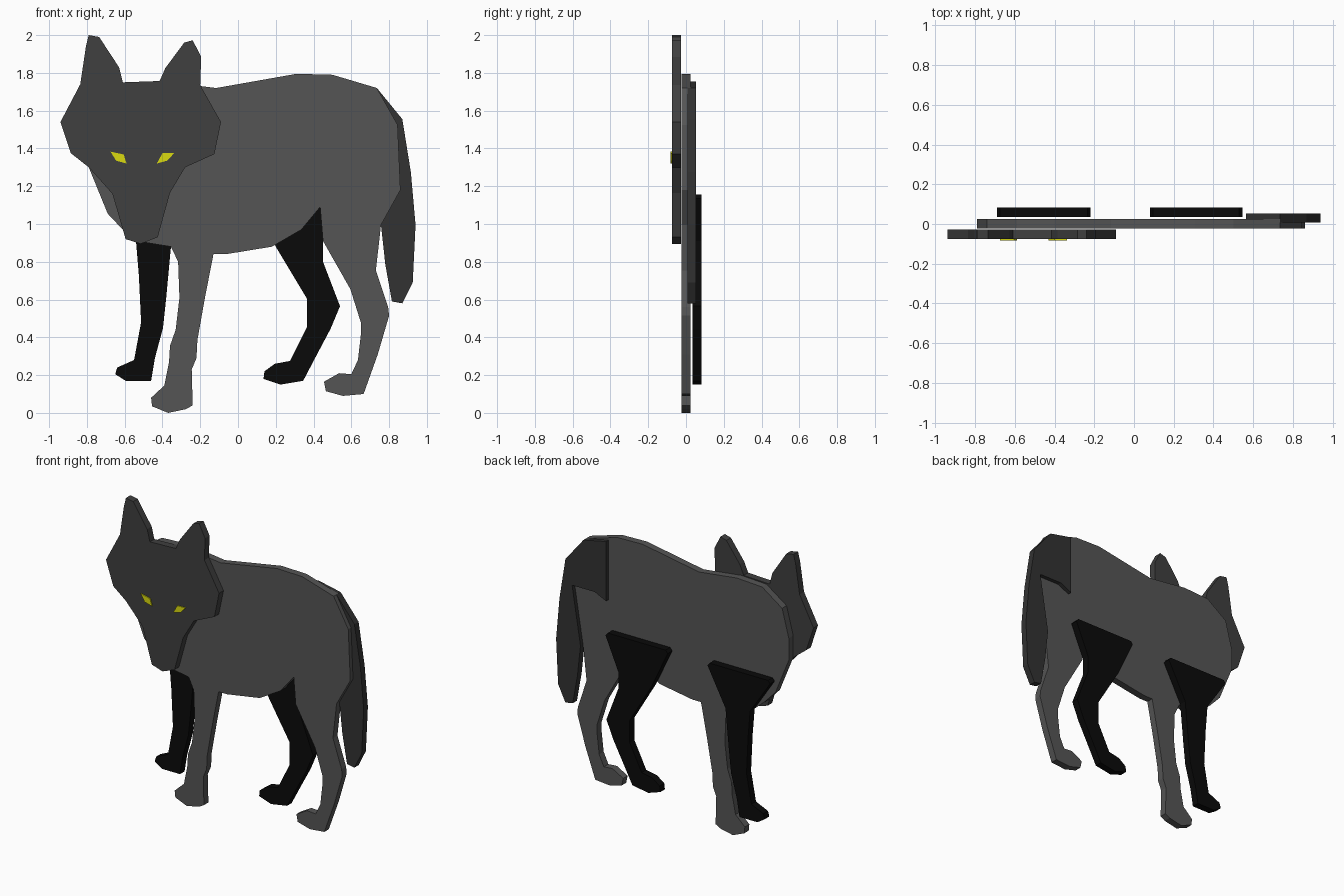
import bpy, bmesh


def material(name, r, g, b):
    m = bpy.data.materials.new(name)
    m.diffuse_color = (r, g, b, 1)
    return m


def plate(name, profile, y0, y1, mat):
    """Flat cut-out: an (x, z) profile extruded from y0 to y1."""
    bm = bmesh.new()
    face = bm.faces.new([bm.verts.new((x, y0, z)) for x, z in profile])
    ext = bmesh.ops.extrude_face_region(bm, geom=[face], use_keep_orig=True)
    verts = [v for v in ext["geom"] if isinstance(v, bmesh.types.BMVert)]
    bmesh.ops.translate(bm, verts=verts, vec=(0, y1 - y0, 0))
    bmesh.ops.recalc_face_normals(bm, faces=bm.faces)
    mesh = bpy.data.meshes.new(name)
    bm.to_mesh(mesh)
    bm.free()
    mesh.materials.append(mat)
    ob = bpy.data.objects.new(name, mesh)
    bpy.context.collection.objects.link(ob)
    return ob


body_grey = material("body_grey", 0.09, 0.09, 0.09)
head_grey = material("head_grey", 0.05, 0.05, 0.05)
tail_grey = material("tail_grey", 0.032, 0.032, 0.032)
leg_black = material("leg_black", 0.003, 0.003, 0.003)
eye_yellow = material("eye_yellow", 0.7, 0.7, 0.005)

# Body with the two near legs
chest = [(-.115, 1.72), (-.40, 1.755), (-.59, 1.745), (-.74, 1.64),
         (-.79, 1.45), (-.79, 1.30), (-.69, 1.055), (-.61, .97), (-.54, .91)]
near_front_leg = [(-.355, .88), (-.317, .80), (-.31, .61), (-.33, .44), (-.36, .355),
                  (-.365, .27), (-.39, .145), (-.46, .08), (-.455, .035), (-.37, .0),
                  (-.275, .02), (-.24, .04), (-.245, .23), (-.22, .29), (-.215, .385),
                  (-.175, .61), (-.13, .84)]
belly = [(-.065, .84), (.18, .88), (.335, .97), (.435, 1.09), (.45, .91)]
near_rear_leg = [(.595, .655), (.65, .48), (.65, .41), (.635, .28), (.60, .205),
                 (.535, .21), (.455, .165), (.465, .115), (.555, .09), (.665, .10),
                 (.74, .31), (.80, .515), (.795, .56), (.73, .755), (.757, .995)]
back = [(.86, 1.18), (.845, 1.525), (.735, 1.72), (.50, 1.79), (.31, 1.795)]
plate("body", chest + near_front_leg + belly + near_rear_leg + back,
      -.023, .025, body_grey)

# Head with ears
head = [(-.79, 2.0), (-.735, 1.99), (-.63, 1.83), (-.61, 1.75), (-.415, 1.757),
        (-.385, 1.825), (-.285, 1.96), (-.24, 1.973), (-.195, 1.885), (-.20, 1.735),
        (-.09, 1.54), (-.125, 1.37), (-.28, 1.30), (-.36, 1.165), (-.425, .93),
        (-.515, .895), (-.595, .92), (-.665, 1.16), (-.79, 1.30), (-.885, 1.375),
        (-.94, 1.54), (-.835, 1.74), (-.805, 1.94)]
plate("head", head, -.075, -.027, head_grey)

# Eyes
plate("left_eye", [(-.675, 1.383), (-.605, 1.368), (-.59, 1.32), (-.645, 1.335)],
      -.082, -.07, eye_yellow)
plate("right_eye", [(-.40, 1.375), (-.338, 1.375), (-.375, 1.335), (-.43, 1.32)],
      -.082, -.07, eye_yellow)

# Far legs
far_front_leg = [(-.675, 1.155), (-.69, 1.135), (-.54, .91), (-.525, .73), (-.513, .48),
                 (-.55, .28), (-.64, .24), (-.65, .205), (-.595, .17), (-.46, .17),
                 (-.44, .29), (-.397, .45), (-.38, .61), (-.355, .88), (-.22, 1.135),
                 (-.235, 1.155)]
plate("far_front_leg", far_front_leg, .034, .083, leg_black)
far_rear_leg = [(.095, 1.155), (.08, 1.135), (.20, .88), (.365, .605), (.365, .455),
                (.275, .275), (.195, .26), (.14, .22), (.135, .18), (.225, .15),
                (.345, .17), (.40, .275), (.49, .445), (.54, .565), (.45, .80),
                (.45, .91), (.547, 1.135), (.53, 1.155)]
plate("far_rear_leg", far_rear_leg, .034, .083, leg_black)

# Tail, overlapping the rump
tail = [(.565, 1.755), (.735, 1.72), (.87, 1.555), (.915, 1.275), (.94, .995),
        (.925, .69), (.87, .58), (.815, .59), (.78, .785), (.757, .995),
        (.82, 1.39), (.65, 1.39), (.565, 1.35)]
plate("tail", tail, .007, .052, tail_grey)
